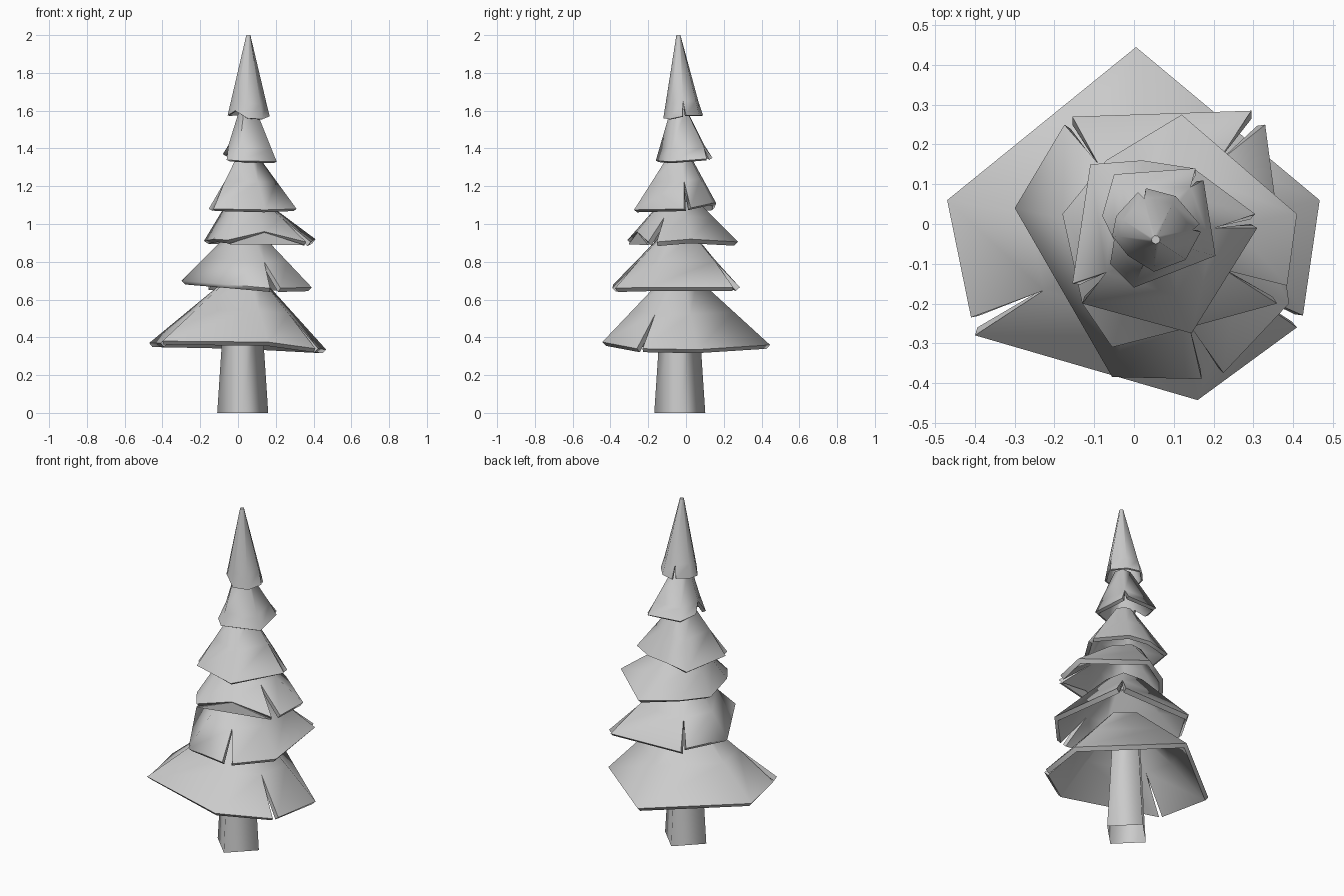
import bpy
from math import atan2, cos, sin, radians
from mathutils import Vector


def axis(z):
    # the tree leans slightly toward its tip
    return Vector((0.025 + 0.015 * z, -0.03 - 0.005 * z, z))


def make(name, verts, faces, thick=0, angle=75):
    me = bpy.data.meshes.new(name)
    me.from_pydata(verts, [], faces)
    me.update()
    ob = bpy.data.objects.new(name, me)
    bpy.context.collection.objects.link(ob)
    bpy.ops.object.select_all(action='DESELECT')
    ob.select_set(True)
    bpy.context.view_layer.objects.active = ob
    if thick:
        m = ob.modifiers.new("thickness", 'SOLIDIFY')
        m.thickness = thick
        m.offset = -1
        bpy.ops.object.modifier_apply(modifier=m.name)
    bpy.ops.object.shade_smooth_by_angle(angle=radians(angle))
    return ob


def tier(name, z_top, r_top, flaps, thick=0.028, t=0.5, cap=False):
    """Faceted skirt; flaps run anticlockwise, with a slit after each flap."""
    rim, slit = [], []
    for f in flaps:
        rim += [Vector(p) for p in f]
        slit += [False] * (len(f) - 1) + [True]
    n = len(rim)
    c = axis(z_top)
    top = []
    for p in rim:
        a = atan2(p.y - c.y, p.x - c.x)
        top.append(c + Vector((cos(a), sin(a), 0)) * r_top)
    mid = [p.lerp(q, t) for p, q in zip(rim, top)]
    low = list(range(n))
    up = [n + i for i in range(n)]
    hi = [2 * n + i for i in range(n)]
    for i in range(n):
        if slit[i]:                       # both sides of a slit meet above it
            j = (i + 1) % n
            mid[i] = (mid[i] + mid[j]) / 2
            top[i] = (top[i] + top[j]) / 2
            up[j], hi[j] = up[i], hi[i]
    faces = []
    for i in range(n):
        j = (i + 1) % n
        if not slit[i]:
            faces.append((low[i], low[j], up[j], up[i]))
            faces.append((up[i], up[j], hi[j], hi[i]))
    if cap:
        faces.append(list(dict.fromkeys(hi)))
    # drop the vertices no face uses
    verts = rim + mid + top
    used = sorted({v for f in faces for v in f})
    new = {v: k for k, v in enumerate(used)}
    return make(name, [verts[v] for v in used],
                [[new[v] for v in f] for f in faces], thick)


# trunk: four-sided taper, open underneath
tv = []
for z, r in ((0, 0.135), (0.68, 0.09)):
    tv += [(0.025 + r, -0.033, z), (0.025, -0.033 + r, z),
           (0.025 - r, -0.033, z), (0.025, -0.033 - r, z)]
make("trunk", tv,
     [(i, (i + 1) % 4, (i + 1) % 4 + 4, i + 4) for i in range(4)], 0, 100)

# branch tiers, bottom to top
tier("branches_1", 0.71, 0.095, [
    [(0.425, -0.23, 0.34), (0.467, 0.06, 0.335), (0.005, 0.445, 0.36),
     (-0.47, 0.06, 0.37), (-0.41, -0.235, 0.37)],
    [(-0.40, -0.28, 0.38), (0.16, -0.443, 0.375), (0.41, -0.26, 0.34)]])
tier("branches_2", 0.94, 0.10, [
    [(0.225, -0.375, 0.66), (0.39, -0.2, 0.665), (0.33, 0.25, 0.665)],
    [(0.295, 0.285, 0.665), (-0.155, 0.27, 0.67)],
    [(-0.175, 0.25, 0.69), (-0.30, 0.04, 0.70),
     (-0.055, -0.385, 0.68), (0.17, -0.39, 0.66)]])
tier("branches_3", 1.12, 0.10, [
    [(0.385, -0.155, 0.905), (0.41, 0.025, 0.92), (0.12, 0.275, 0.905),
     (-0.07, 0.16, 0.91), (-0.18, 0.025, 0.91), (-0.13, -0.2, 0.92),
     (-0.055, -0.31, 0.915), (0.14, -0.26, 0.96), (0.36, -0.2, 0.905)]],
    t=0.6)
# turned-down lip under the raised front edge of the third tier
make("front_lip", [(-0.055, -0.305, 0.893), (0.355, -0.2, 0.888),
                   (0.14, -0.255, 0.955)], [(0, 1, 2)], 0.01)
tier("branches_4", 1.37, 0.055, [
    [(0.305, 0.025, 1.085), (0.15, 0.14, 1.11), (0.02, 0.16, 1.11),
     (-0.11, 0.15, 1.085), (-0.155, -0.15, 1.08)],
    [(-0.13, -0.2, 1.08), (0.145, -0.275, 1.075), (0.31, -0.01, 1.08)]], 0.022)
tier("branches_5", 1.61, 0.045, [
    [(-0.06, -0.10, 1.34), (0.0, -0.16, 1.335), (0.205, -0.08, 1.33),
     (0.175, 0.11, 1.345)],
    [(0.155, 0.14, 1.35), (-0.05, 0.125, 1.36), (-0.08, 0.02, 1.37)]],
    0.02, 0.25)
tier("tree_tip", 2.0, 0.011, [
    [(0.165, 0.0, 1.575), (0.105, 0.07, 1.575), (0.03, 0.09, 1.575)],
    [(0.01, 0.08, 1.58), (-0.045, 0.02, 1.575), (-0.055, -0.03, 1.575),
     (-0.015, -0.08, 1.60), (0.05, -0.12, 1.56), (0.13, -0.09, 1.555),
     (0.168, -0.02, 1.57)]], 0.01, 0.18, True)
